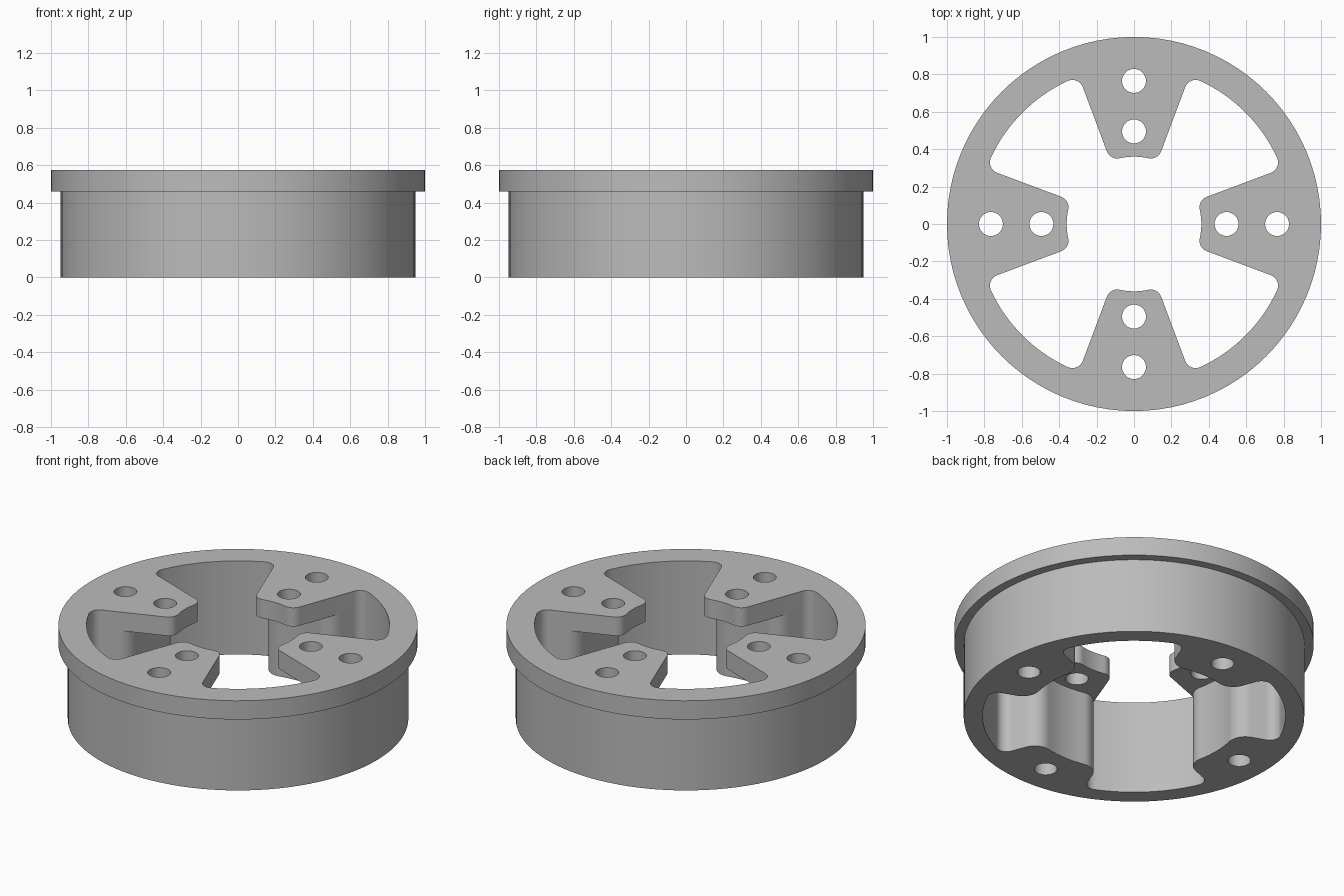
import bpy, bmesh
from math import sin, cos, asin, pi, radians, tau

cube = bpy.data.objects.get("Cube")
if cube:
    bpy.data.objects.remove(cube, do_unlink=True)

STEP_Z, TOP_Z = 0.46, 0.575      # flange underside and top
POCKET_R, HALF = 0.843, radians(20.5)
HOLE_R = 0.064

metal = bpy.data.materials.new("plain_grey")
metal.use_nodes = True
grey = (0.5, 0.5, 0.5, 1)
metal.diffuse_color = grey
metal.node_tree.nodes["Principled BSDF"].inputs["Base Color"].default_value = grey


def arc(center, r, start, end, n):
    """Points of an arc around a centre."""
    return [(center[0] + r * cos(start + (end - start) * i / n),
             center[1] + r * sin(start + (end - start) * i / n)) for i in range(n + 1)]


def circle(center, r, n):
    return arc(center, r, 0, tau, n)[:-1]


def opening(tip, tip_fillet, pocket_fillet):
    """Central opening: four pockets parted by four radial lugs."""
    r1, r2 = tip + tip_fillet, POCKET_R - pocket_fillet
    a1 = HALF - asin(tip_fillet / r1)
    a2 = HALF + asin(pocket_fillet / r2)
    half = arc((0, 0), tip, 0, a1, 4)
    half += arc((r1 * cos(a1), r1 * sin(a1)), tip_fillet, a1 + pi, HALF + pi / 2, 10)[1:]
    half += arc((r2 * cos(a2), r2 * sin(a2)), pocket_fillet, HALF - pi / 2, a2, 10)
    half += arc((0, 0), POCKET_R, a2, pi / 4, 8)[1:]
    # Mirror to a whole lug, then repeat it around the axis
    lug = [(x, -y) for x, y in reversed(half[1:-1])] + half
    return [(x * cos(t) - y * sin(t), x * sin(t) + y * cos(t))
            for t in (0, pi / 2, pi, 3 * pi / 2) for x, y in lug]


def plate(name, outlines, z0, z1):
    """Filled outline with holes, extruded between two heights."""
    curve = bpy.data.curves.new(name, "CURVE")
    curve.dimensions = "2D"
    curve.fill_mode = "BOTH"
    curve.extrude = (z1 - z0) / 2
    for pts in outlines:
        spline = curve.splines.new("POLY")
        spline.points.add(len(pts) - 1)
        for p, (x, y) in zip(spline.points, pts):
            p.co = (x, y, 0, 1)
        spline.use_cyclic_u = True
    obj = bpy.data.objects.new(name, curve)
    bpy.context.collection.objects.link(obj)
    bpy.ops.object.select_all(action="DESELECT")
    obj.select_set(True)
    bpy.context.view_layer.objects.active = obj
    bpy.ops.object.convert(target="MESH")
    obj = bpy.context.object
    bm = bmesh.new()
    bm.from_mesh(obj.data)
    bmesh.ops.remove_doubles(bm, verts=bm.verts, dist=0.0001)
    bmesh.ops.translate(bm, verts=bm.verts, vec=(0, 0, (z0 + z1) / 2))
    bmesh.ops.recalc_face_normals(bm, faces=bm.faces)
    bm.to_mesh(obj.data)
    bm.free()
    obj.data.materials.clear()
    obj.data.materials.append(metal)
    bpy.ops.object.shade_smooth_by_angle(angle=radians(30))
    return obj


def bolt_holes(distance):
    return [circle((distance * cos(i * pi / 2), distance * sin(i * pi / 2)), HOLE_R, 32)
            for i in range(4)]


# Top flange with long lugs and two holes in each
plate("top_flange",
      [circle((0, 0), 1, 96), opening(0.36, 0.06, 0.06)] + bolt_holes(0.495) + bolt_holes(0.765),
      STEP_Z, TOP_Z)

# Lower drum with short lugs around the outer holes only
plate("lower_drum",
      [circle((0, 0), 0.948, 96), opening(0.6, 0.1, 0.06)] + bolt_holes(0.765),
      0, STEP_Z)
